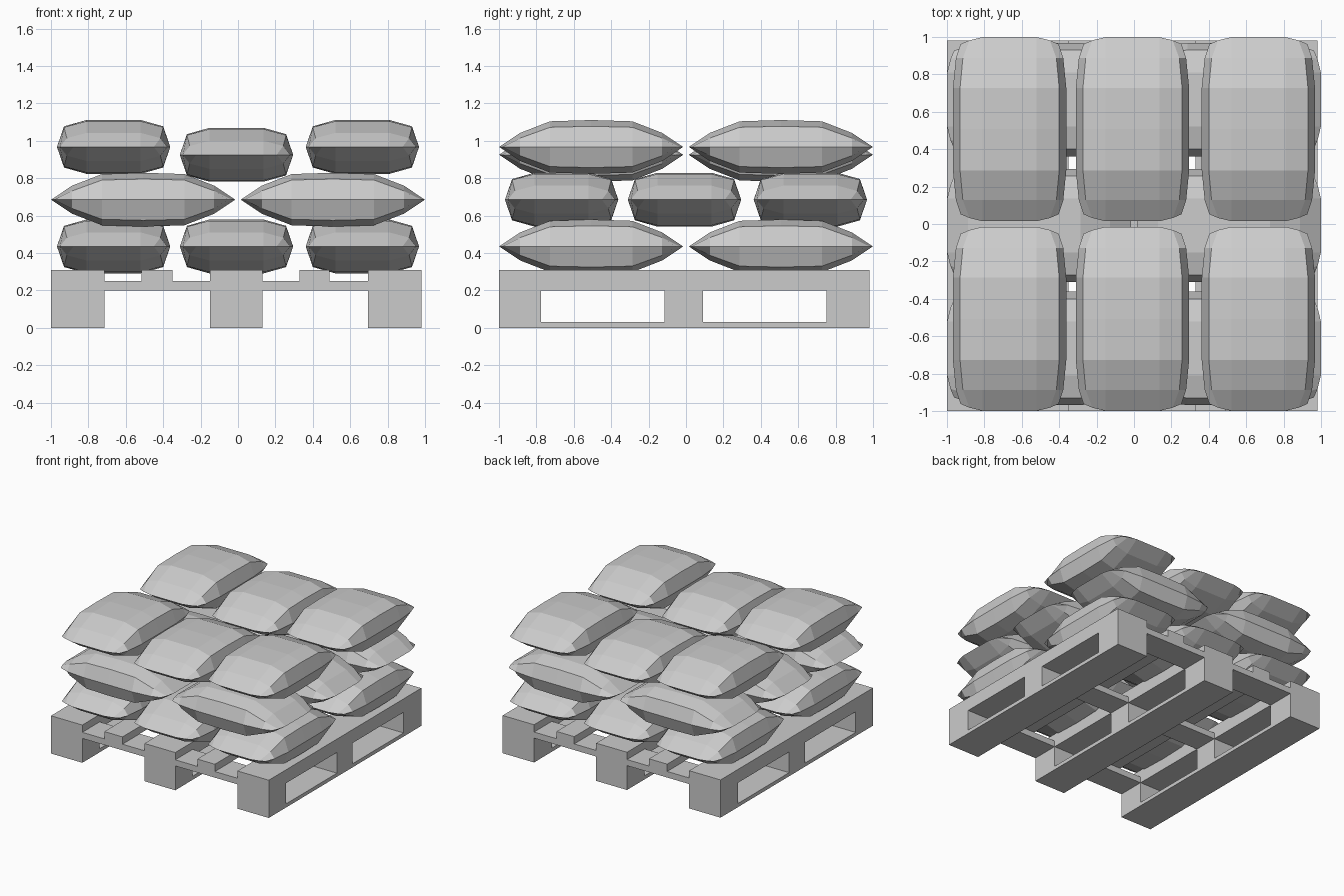
import bpy
import bmesh

cube = bpy.data.objects.get("Cube")
if cube:
    bpy.data.objects.remove(cube, do_unlink=True)

GREY = (0.6, 0.6, 0.6, 1)
grey = bpy.data.materials.new("plain grey")
grey.use_nodes = True
grey.diffuse_color = GREY
grey.node_tree.nodes["Principled BSDF"].inputs["Base Color"].default_value = GREY


def add_object(name, mesh, location=(0, 0, 0), turned=False):
    obj = bpy.data.objects.new(name, mesh)
    obj.location = location
    if turned:
        obj.rotation_euler.z = 1.5707963
    bpy.context.collection.objects.link(obj)
    return obj


def add_box(name, xs, ys, zs):
    bm = bmesh.new()
    bmesh.ops.create_cube(bm, size=1)
    for v in bm.verts:
        v.co = [r[0] if c < 0 else r[1] for c, r in zip(v.co, (xs, ys, zs))]
    mesh = bpy.data.meshes.new(name)
    bm.to_mesh(mesh)
    bm.free()
    mesh.materials.append(grey)
    return add_object(name, mesh)


def sack_mesh():
    # Half stations from the tip to the middle: rim, shoulder and crown points
    tip = [(0.262, 0.455, 0), (0.215, 0.475, 0), (0.145, 0.492, 0)]
    slope = [(0.287, 0.38, 0), (0.25, 0.38, 0.047), (0.145, 0.38, 0.075)]
    full = [(0.303, 0.22, 0), (0.265, 0.22, 0.105), (0.145, 0.22, 0.137)]
    belly = [(x, 0, z * 1.05) for x, y, z in full]
    half = [tip, slope, full, belly]
    stations = [[(x, -y, z) for x, y, z in s] for s in half]
    stations += half[-2::-1]
    bm = bmesh.new()
    for side in (1, -1):
        rows = []
        for s in stations:
            row = [(-x, y, z * side) for x, y, z in s]
            row += [(x, y, z * side) for x, y, z in reversed(s)]
            rows.append([bm.verts.new(p) for p in row])
        for a, b in zip(rows, rows[1:]):
            for i in range(len(a) - 1):
                bm.faces.new((a[i], a[i + 1], b[i + 1], b[i]))
    bmesh.ops.remove_doubles(bm, verts=bm.verts, dist=0.0001)
    bmesh.ops.recalc_face_normals(bm, faces=bm.faces)
    mesh = bpy.data.meshes.new("sack")
    bm.to_mesh(mesh)
    bm.free()
    mesh.materials.append(grey)
    return mesh


# Pallet: bottom runners, blocks, cross boards and deck boards
runners = [(-1, -0.715), (-0.15, 0.13), (0.695, 0.98)]
slats = [(-0.515, -0.35), (0.33, 0.49)]
crosses = [(-1, -0.775), (-0.115, 0.09), (0.75, 0.98)]
length = (-1, 0.98)
for xs in runners:
    add_box("pallet_runner", xs, length, (0, 0.03))
    for ys in crosses:
        add_box("pallet_block", xs, ys, (0.03, 0.2))
for ys in crosses:
    add_box("pallet_cross_board", length, ys, (0.2, 0.25))
for xs in runners + slats:
    add_box("pallet_deck_board", xs, length, (0.25, 0.31))
# Solid upper edge above the blocks along every runner
for xs in runners:
    add_box("pallet_stringer", xs, length, (0.2, 0.25))

# Sacks: three layers, the middle one turned a quarter
sack = sack_mesh()
for along in (-0.507, 0.507):
    for across in (-0.665, -0.008, 0.665):
        add_object("bottom_sack", sack, (across, along, 0.435))
        add_object("middle_sack", sack, (along, across, 0.685), turned=True)
        top = 0.925 if abs(across) < 0.1 else 0.967
        add_object("top_sack", sack, (across, along, top))
